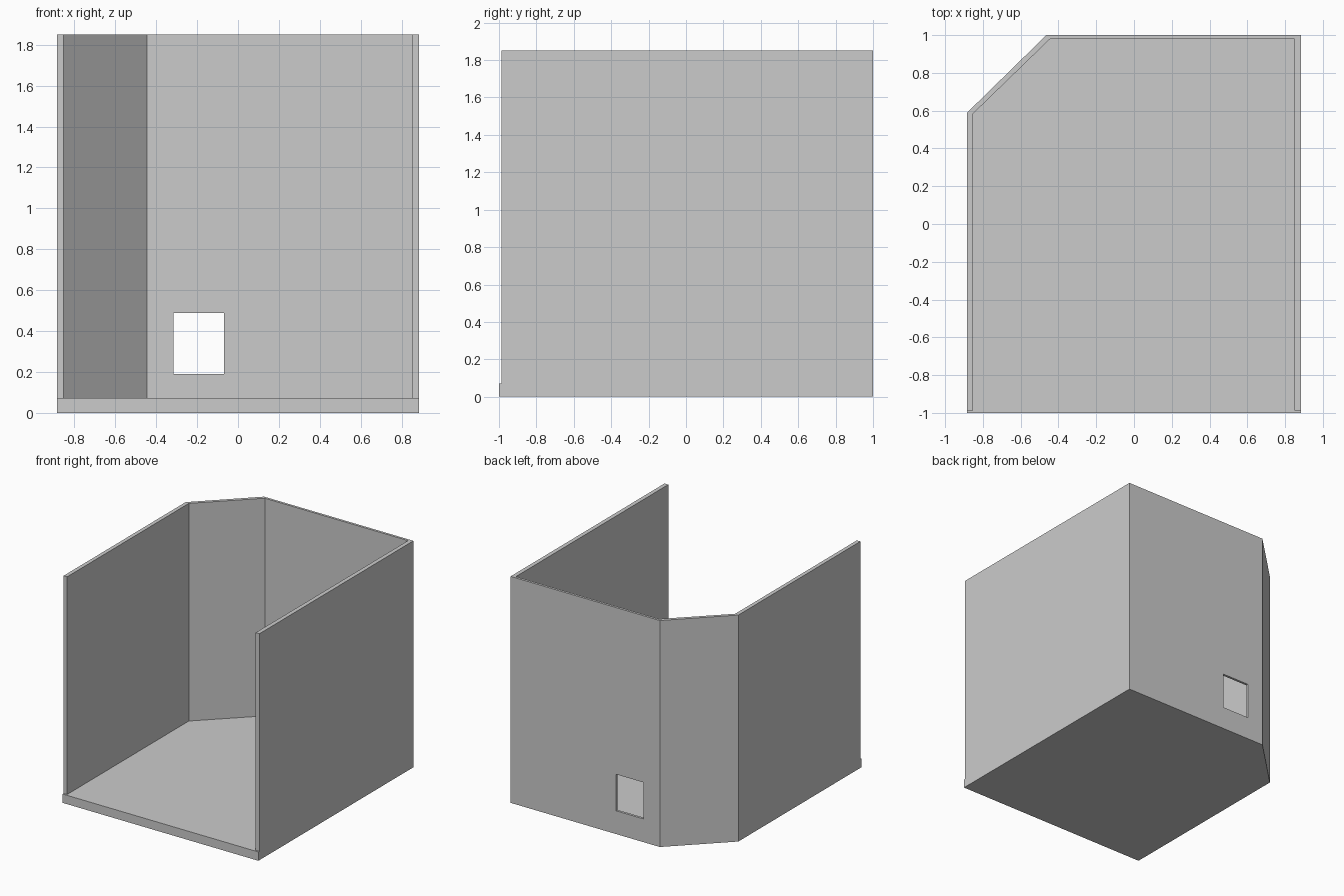
import bpy, bmesh

if "Cube" in bpy.data.objects:
    bpy.data.objects.remove(bpy.data.objects["Cube"])

HEIGHT, FLOOR = 1.85, 0.072


def prism(name, outline, z0, z1):
    """Extrude a flat outline between two heights."""
    bm = bmesh.new()
    face = bm.faces.new([bm.verts.new((x, y, z0)) for x, y in outline])
    top = bmesh.ops.extrude_face_region(bm, geom=[face])["geom"]
    verts = [v for v in top if isinstance(v, bmesh.types.BMVert)]
    bmesh.ops.translate(bm, verts=verts, vec=(0, 0, z1 - z0))
    bmesh.ops.recalc_face_normals(bm, faces=bm.faces)
    mesh = bpy.data.meshes.new(name)
    bm.to_mesh(mesh)
    bm.free()
    obj = bpy.data.objects.new(name, mesh)
    bpy.context.collection.objects.link(obj)
    return obj


def combine(target, other, operation):
    """Apply a boolean and discard the helper."""
    mod = target.modifiers.new(operation.lower(), "BOOLEAN")
    mod.object, mod.operation, mod.solver = other, operation, "EXACT"
    bpy.context.view_layer.objects.active = target
    bpy.ops.object.modifier_apply(modifier=mod.name)
    bpy.data.objects.remove(other)


# Walls: open at the front, back left corner cut off
outer = [(0.885, -0.987), (0.885, 1.0), (-0.464, 1.0), (-0.885, 0.588), (-0.885, -0.987)]
inner = [(-0.853, -0.987), (-0.853, 0.583), (-0.444, 0.98), (0.851, 0.98), (0.851, -0.987)]
room = prism("room_shell", outer + inner, 0, HEIGHT)

# Floor slab, with a small lip past the walls at the front
slab = [(0.885, -1.0), (0.885, 1.0), (-0.464, 1.0), (-0.885, 0.588), (-0.885, -1.0)]
combine(room, prism("floor", slab, 0, FLOOR), "UNION")

# Window opening in the back wall
x0, x1 = -0.316, -0.068
hole = prism("window_cutter", [(x0, 0.9), (x1, 0.9), (x1, 1.1), (x0, 1.1)], 0.19, 0.488)
combine(room, hole, "DIFFERENCE")

# Merge coplanar faces left by the booleans
bm = bmesh.new()
bm.from_mesh(room.data)
bmesh.ops.remove_doubles(bm, verts=bm.verts, dist=0.0005)
bmesh.ops.dissolve_limit(bm, angle_limit=0.01, verts=bm.verts, edges=bm.edges)
bm.to_mesh(room.data)
bm.free()
